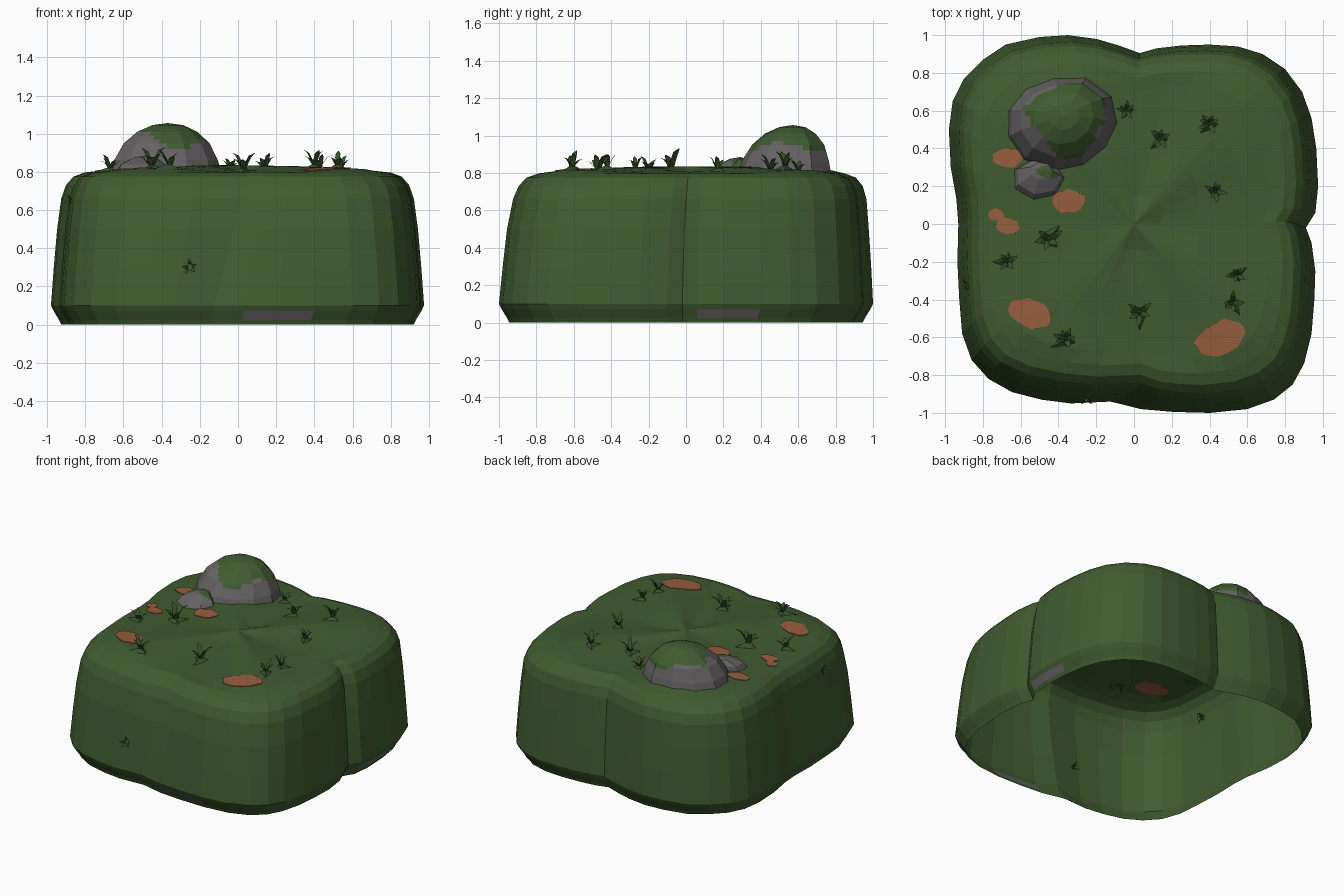
import bpy, bmesh, math, random
from mathutils import Vector, Matrix
from mathutils.bvhtree import BVHTree

if "Cube" in bpy.data.objects:
    bpy.data.objects.remove(bpy.data.objects["Cube"])

random.seed(7)


def material(name, rgb):
    m = bpy.data.materials.new(name)
    m.diffuse_color = (*rgb, 1)
    m.use_nodes = True
    m.node_tree.nodes["Principled BSDF"].inputs["Base Color"].default_value = m.diffuse_color
    return m


MOSS = material("moss_green", (0.053, 0.107, 0.030))
STONE = material("stone_grey", (0.135, 0.125, 0.130))
CLAY = material("clay_orange", (0.31, 0.112, 0.048))
LEAF = material("leaf_green", (0.040, 0.085, 0.024))


def finish(bm, name, mats):
    me = bpy.data.meshes.new(name)
    bm.to_mesh(me)
    bm.free()
    for m in mats:
        me.materials.append(m)
    ob = bpy.data.objects.new(name, me)
    bpy.context.collection.objects.link(ob)
    return ob


def loft(bm, rings, tip):
    """Skin closed rings bottom to top and close with a fan at the tip."""
    vs = [[bm.verts.new(p) for p in r] for r in rings]
    n = len(vs[0])
    for a, b in zip(vs, vs[1:]):
        for i in range(n):
            j = (i + 1) % n
            bm.faces.new((a[i], a[j], b[j], b[i]))
    t = bm.verts.new(tip)
    for i in range(n):
        bm.faces.new((vs[-1][i], vs[-1][(i + 1) % n], t))
    bm.normal_update()


# Ground block: four-lobed outline, open underneath
outline = [(.03, .905), (.12, .93), (.25, .945), (.4, .95), (.55, .94), (.68, .9), (.8, .82),
           (.89, .7), (.94, .56), (.965, .4), (.975, .2), (.96, .06), (.91, -.02), (.94, -.1),
           (.96, -.25), (.955, -.4), (.94, -.58), (.9, -.74), (.84, -.85), (.74, -.93),
           (.6, -.98), (.4, -1), (.2, -.995), (.02, -.98), (-.15, -.94), (-.35, -.95),
           (-.5, -.93), (-.65, -.89), (-.77, -.82), (-.86, -.72), (-.91, -.58), (-.925, -.4),
           (-.935, -.2), (-.93, 0), (-.94, .13), (-.97, .3), (-.98, .5), (-.96, .65),
           (-.9, .77), (-.8, .87), (-.68, .95), (-.5, .99), (-.35, 1), (-.2, .98), (-.08, .945)]
outline.reverse()
# height, scale, shift in y
profile = [(0, .945, 0), (.025, .957, 0), (.07, .985, 0), (.1, 1, 0), (.3, .985, .005),
           (.5, .967, .01), (.66, .945, .02), (.73, .92, .025), (.775, .88, .028),
           (.797, .82, .03), (.806, .74, .03), (.812, .55, .03), (.82, .35, .02), (.822, .15, .01)]


def ground_ring(z, s, cy):
    pts = []
    for x, y in outline:
        if y < -.85:  # front crease leans across the wall
            x += .2 * min(z / .8, 1) * max(0, 1 - abs(x + .15) / .6)
        bump = .014 * math.sin(4 * x + 1) * math.cos(3 * y) if s < .8 else 0
        pts.append((x * s, y * s + cy, z + bump))
    return pts


bm = bmesh.new()
loft(bm, [ground_ring(*p) for p in profile], (0, 0, .835))
for f in bm.faces:  # stone showing at the foot
    c = f.calc_center_median()
    if .02 < c.z < .06 and ((c.y < -.8 and .05 < c.x < .45) or (c.x > .8 and .05 < c.y < .35)):
        f.material_index = 1
surface = BVHTree.FromBMesh(bm)
finish(bm, "ground_block", [MOSS, STONE])


def top_at(x, y):
    return surface.ray_cast(Vector((x, y, 2)), Vector((0, 0, -1)))[0]


# Clay patches: thin irregular plates draped through the top
def patch(name, x, y, rx, ry, turn):
    bm = bmesh.new()
    ca, sa = math.cos(math.radians(turn)), math.sin(math.radians(turn))
    rings = []
    wobble = [random.uniform(.88, 1.1) for _ in range(16)]
    for k in (1, .66, .33):
        ring = []
        for i in range(16):
            a = math.tau * i / 16
            u, v = rx * k * wobble[i] * math.cos(a), ry * k * wobble[i] * math.sin(a)
            ring.append(top_at(x + u * ca - v * sa, y + u * sa + v * ca))
        rings.append(ring)
    loft(bm, rings, top_at(x, y))
    ob = finish(bm, name, [CLAY])
    mod = ob.modifiers.new("plate", 'SOLIDIFY')
    mod.thickness, mod.offset = .009, 0


for i, p in enumerate([(-.67, .35, .085, .052, 0), (-.35, .12, .09, .062, 0), (-.73, .05, .042, .033, 0),
                       (-.67, -.01, .062, .042, -10), (-.55, -.475, .115, .075, -25),
                       (.46, -.6, .145, .085, 25)]):
    patch(f"clay_patch_{i + 1}", *p)


# Boulders with moss caps
def boulder(name, cx, cy, levels, tip, sides, squash, moss):
    bm = bmesh.new()
    wob = [random.uniform(.94, 1.06) for _ in range(sides)]
    rings = []
    for z, r, dx, dy in levels:
        rings.append([(cx + dx + r * w * math.cos(math.tau * i / sides),
                       cy + dy + r * w * squash * math.sin(math.tau * i / sides), z)
                      for i, w in enumerate(wob)])
    loft(bm, rings, tip)
    bmesh.ops.subdivide_edges(bm, edges=bm.edges[:], cuts=2, use_grid_fill=True)
    bm.normal_update()
    for f in bm.faces:  # moss grows over the high faces with a ragged edge
        c = f.calc_center_median()
        edge = .035 * math.sin(13 * c.x + 2) + .025 * math.sin(17 * c.y)
        f.material_index = 1 if c.z > moss + edge else 0
    finish(bm, name, [STONE, MOSS])


boulder("boulder", -.385, .53, [(.79, .305, 0, 0), (.86, .285, 0, .005), (.95, .235, .005, .02),
                                (1.01, .165, .01, .03), (1.045, .085, .015, .04)],
        (-.37, .57, 1.056), 11, .84, .955)
boulder("small_boulder", -.5, .23, [(.79, .15, 0, 0), (.84, .12, 0, .02), (.875, .06, .01, .05)],
        (-.49, .29, .885), 7, .78, .87)


# Grass tufts: bent blades over a low tent of roots
tufts = bmesh.new()


def tuft(pos, normal, size):
    rot = Vector(normal).to_track_quat('Z', 'Y').to_matrix().to_4x4()
    mat = Matrix.Translation(pos) @ rot @ Matrix.Rotation(random.uniform(0, 6), 4, 'Z') @ Matrix.Scale(size, 4)
    n = 5
    for i in range(n):
        a = math.tau * i / n + random.uniform(-.4, .4)
        d, side = Vector((math.cos(a), math.sin(a), 0)), Vector((-math.sin(a), math.cos(a), 0))
        lift, reach = random.uniform(.6, 1.15), random.uniform(.55, 1)
        prev = None
        for r, z, w in ((0, 0, .012), (.02, .045, .016), (.05, .085, .015), (.085, .1, .002)):
            c = d * r * reach + Vector((0, 0, z * lift))
            pair = [tufts.verts.new(mat @ (c + side * w * s)) for s in (-1, 1)]
            if prev:
                tufts.faces.new((prev[0], prev[1], pair[1], pair[0]))
            prev = pair
    apex = tufts.verts.new(mat @ Vector((0, 0, .03)))
    foot = [tufts.verts.new(mat @ Vector((r * math.cos(a), r * math.sin(a), -.004)))
            for a, r in ((0, .1), (1.2, .04), (2.3, .06), (3.5, .035), (4.6, .07), (5.5, .035))]
    for i in range(6):
        tufts.faces.new((foot[i], foot[(i + 1) % 6], apex))


for x, y, s in [(-.45, -.08, 1.1), (-.67, -.2, .8), (-.36, -.61, .95), (.03, -.47, .95), (.52, -.42, .8),
                (.54, -.27, .7), (.43, .17, .75), (.4, .53, .85), (.14, .45, .85), (-.04, .6, .7)]:
    tuft(top_at(x, y), (0, 0, 1), s)
# Sprigs on the front and left walls
for start, ray in [((-.25, -2, .3), (0, 1, 0)), ((-2, -.33, .65), (1, 0, 0))]:
    hit, nrm, _, _ = surface.ray_cast(Vector(start), Vector(ray))
    tuft(hit - nrm * .03, nrm, .55)
finish(tufts, "grass_tufts", [LEAF])
